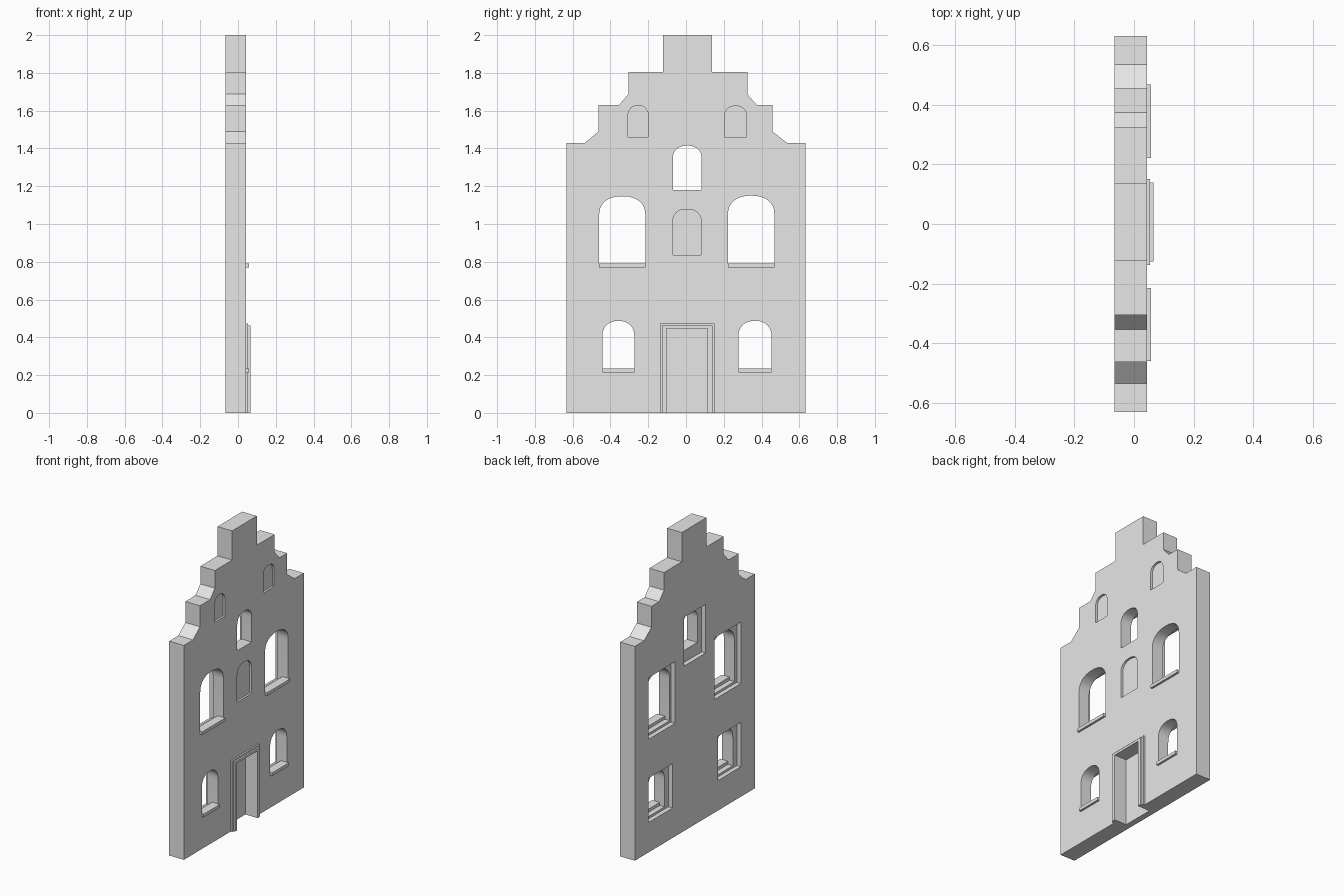
import bpy, bmesh, math

if "Cube" in bpy.data.objects:
    bpy.data.objects.remove(bpy.data.objects["Cube"])

BACK, FRONT = -0.065, 0.043      # wall faces along x; facade faces +x
grey = bpy.data.materials.new("plain grey")
grey.diffuse_color = (0.8, 0.8, 0.8, 1)
grey.use_nodes = True
grey.node_tree.nodes["Principled BSDF"].inputs["Base Color"].default_value = grey.diffuse_color


def prism(name, outline, x0, x1, taper=0.0):
    """Extrude a (y, z) outline from x0 to x1."""
    bm = bmesh.new()
    base = bm.faces.new([bm.verts.new((x0, y, z)) for y, z in outline])
    ext = bmesh.ops.extrude_face_region(bm, geom=[base])
    for v in ext["geom"]:
        if isinstance(v, bmesh.types.BMVert):
            v.co.x = x1
    bmesh.ops.recalc_face_normals(bm, faces=bm.faces)
    me = bpy.data.meshes.new(name)
    bm.to_mesh(me)
    bm.free()
    me.materials.append(grey)
    ob = bpy.data.objects.new(name, me)
    bpy.context.collection.objects.link(ob)
    return ob


def rect(y0, y1, z0, z1):
    return [(y0, z0), (y1, z0), (y1, z1), (y0, z1)]


def arch(y0, y1, z0, z1, rise, power=2.3, n=16):
    """Window outline with a slightly flattened round head."""
    c, a = (y0 + y1) / 2, (y1 - y0) / 2
    pts = [(y0, z0), (y1, z0)]
    for i in range(n + 1):
        t = math.pi * i / n
        co, si = math.cos(t), max(0.0, math.sin(t))
        pts.append((c + a * math.copysign(abs(co) ** (2 / power), co),
                    z1 - rise + rise * si ** (2 / power)))
    return pts


def cut(target, outline, x0, x1):
    cutter = prism("cutter", outline, x0, x1)
    mod = target.modifiers.new("cut", 'BOOLEAN')
    mod.operation, mod.solver, mod.object = 'DIFFERENCE', 'EXACT', cutter
    bpy.context.view_layer.objects.active = target
    bpy.ops.object.modifier_apply(modifier=mod.name)
    bpy.data.objects.remove(cutter)


# Wall with stepped gable
wall = prism("gable_wall", [
    (-0.632, 0), (0.632, 0), (0.632, 1.43), (0.535, 1.43), (0.457, 1.49),
    (0.457, 1.63), (0.375, 1.63), (0.325, 1.687), (0.325, 1.805),
    (0.137, 1.805), (0.137, 2), (-0.123, 2), (-0.123, 1.805),
    (-0.305, 1.805), (-0.305, 1.687), (-0.355, 1.63), (-0.463, 1.63),
    (-0.463, 1.49), (-0.535, 1.43), (-0.632, 1.43)], BACK, FRONT)

# Open windows: opening, head rise, rectangular rebate on the back
windows = [
    ((-0.46, -0.215, 0.77, 1.147), 0.10, (-0.485, -0.205, 0.755, 1.165)),
    ((0.222, 0.468, 0.77, 1.15), 0.10, (0.21, 0.49, 0.755, 1.165)),
    ((-0.443, -0.273, 0.215, 0.487), 0.085, (-0.485, -0.245, 0.2, 0.495)),
    ((0.277, 0.453, 0.215, 0.487), 0.085, (0.235, 0.49, 0.2, 0.495)),
    ((-0.07, 0.083, 1.18, 1.415), 0.07, (-0.115, 0.115, 1.1, 1.425)),
]
for opening, rise, rebate in windows:
    cut(wall, arch(*opening, rise), -0.2, 0.2)
    cut(wall, rect(*rebate), -0.2, BACK + 0.03)

# Blind niches
for niche, rise in [((-0.307, -0.2, 1.46, 1.627), 0.055),
                    ((0.205, 0.32, 1.46, 1.625), 0.055),
                    ((-0.07, 0.08, 0.837, 1.078), 0.065)]:
    cut(wall, arch(*niche, rise), FRONT - 0.014, 0.2)

# Door recess
cut(wall, rect(-0.102, 0.113, -0.1, 0.447), -0.025, 0.2)
bpy.context.view_layer.objects.active = wall
wall.select_set(True)
bpy.ops.object.shade_smooth_by_angle(angle=math.radians(30))

# Window sills
for (y0, y1, z0, z1), rise, rebate in windows[:4]:
    prism("window_sill", rect(y0, y1, z0, z0 + 0.021), 0.0, 0.057)


# Door surround: flat band with a narrower raised band
def surround(name, y0, y1, top, x0, x1):
    prism(name, [(y0, 0), (-0.102, 0), (-0.102, 0.447), (0.113, 0.447),
                 (0.113, 0), (y1, 0), (y1, top), (y0, top)], x0, x1)


surround("door_surround", -0.138, 0.152, 0.474, FRONT - 0.005, 0.054)
surround("door_surround_trim", -0.126, 0.14, 0.463, 0.054, 0.065)
